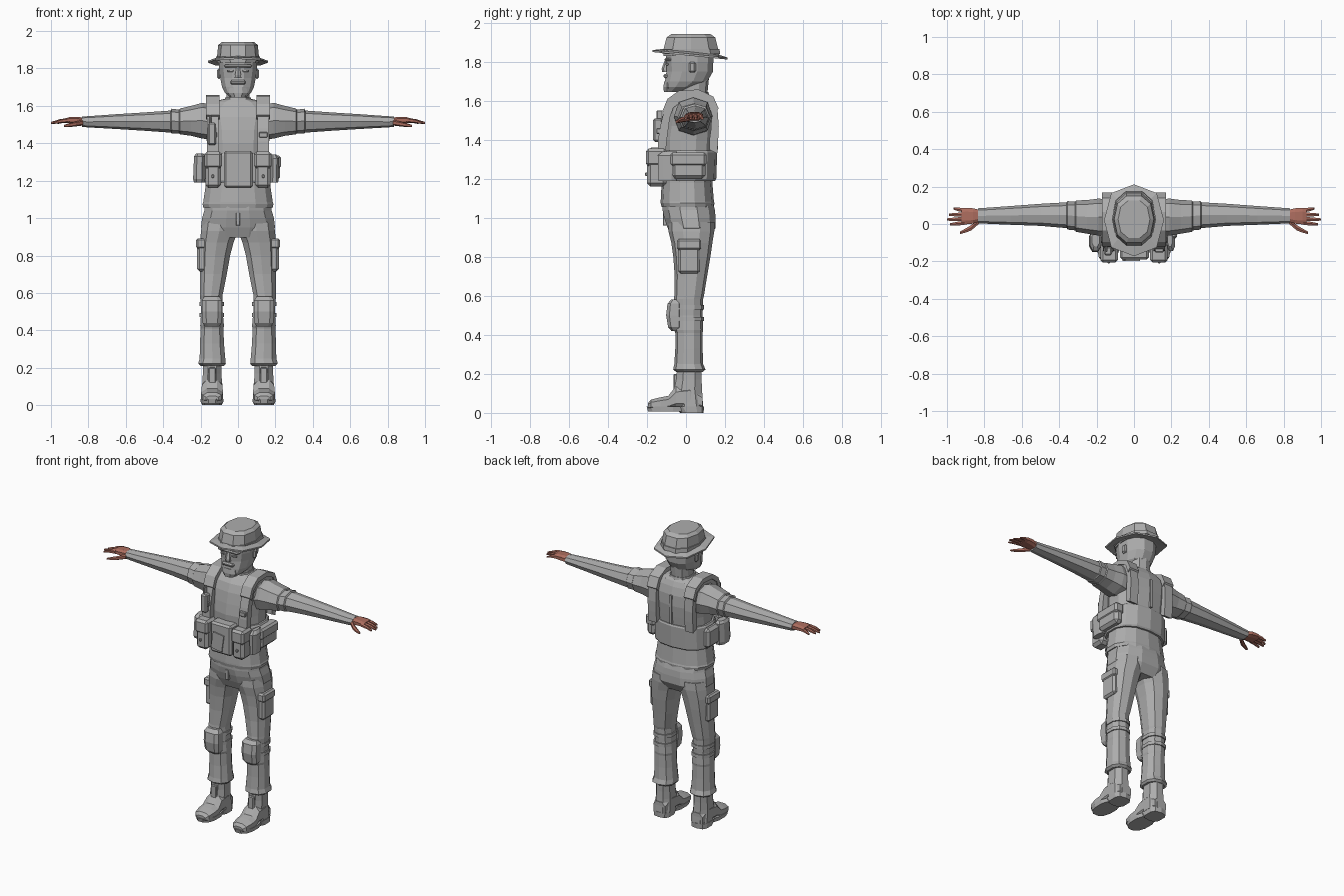
import bpy, math
from mathutils import Vector


def material(name, rgb):
    m = bpy.data.materials.new(name)
    m.diffuse_color = (*rgb, 1)
    return m


GREY = material("uniform grey", (0.42, 0.42, 0.42))
SKIN = material("skin", (0.42, 0.155, 0.115))


def make(name, verts, faces, mat=GREY):
    me = bpy.data.meshes.new(name)
    me.from_pydata(verts, [], faces)
    me.materials.append(mat)
    ob = bpy.data.objects.new(name, me)
    bpy.context.collection.objects.link(ob)
    bpy.context.view_layer.objects.active = ob
    bpy.ops.object.mode_set(mode='EDIT')
    bpy.ops.mesh.select_all(action='SELECT')
    bpy.ops.mesh.normals_make_consistent(inside=False)
    bpy.ops.object.mode_set(mode='OBJECT')
    return ob


def loft(name, rings, n=8, axis='z', p=0.85, half=True, mat=GREY, sx=1, tilt=0):
    """Rings are (position, a0, a1, b0, b1): extents across the loft axis."""
    verts, faces = [], []
    shape = []
    for i in range(n):
        t = 2 * math.pi * (i + (0.5 if half else 0)) / n
        c, s = math.cos(t), math.sin(t)
        shape.append((math.copysign(abs(c) ** p, c), math.copysign(abs(s) ** p, s)))
    ma = max(abs(q[0]) for q in shape)
    mb = max(abs(q[1]) for q in shape)
    for d, a0, a1, b0, b1 in rings:
        for u, v in shape:
            a = (a0 + a1) / 2 + u / ma * (a1 - a0) / 2
            b = (b0 + b1) / 2 + v / mb * (b1 - b0) / 2
            x, y, z = {'x': (d, a, b), 'y': (a, d, b), 'z': (a, b, d)}[axis]
            verts.append((x * sx, y, z + tilt * y))
    for r in range(len(rings) - 1):
        for i in range(n):
            j = (i + 1) % n
            faces.append((r * n + i, r * n + j, (r + 1) * n + j, (r + 1) * n + i))
    faces += [tuple(range(n)), tuple(range((len(rings) - 1) * n, len(rings) * n))]
    return make(name, verts, faces, mat)


def sym(rows):
    """Rows (z, half width, y0, y1) to full rings."""
    return [(z, -h, h, y0, y1) for z, h, y0, y1 in rows]


def box(name, x0, x1, y0, y1, z0, z1, bevel=0.012, mat=GREY):
    v = [(x, y, z) for x in (x0, x1) for y in (y0, y1) for z in (z0, z1)]
    f = [(0, 1, 3, 2), (4, 5, 7, 6), (0, 1, 5, 4), (2, 3, 7, 6), (0, 2, 6, 4), (1, 3, 7, 5)]
    ob = make(name, v, f, mat)
    if bevel:
        b = ob.modifiers.new("bevel", 'BEVEL')
        b.width, b.segments = bevel, 1
    return ob


def sweep(name, pts, x0, x1, thick, sx):
    """Flat band following (y, z) points, thickened toward the torso centre."""
    c = Vector((0.02, 1.40))
    v, f = [], []
    for q in pts:
        o = Vector(q)
        i = o + (c - o).normalized() * thick
        v += [(sx * x0, o.x, o.y), (sx * x1, o.x, o.y), (sx * x1, i.x, i.y), (sx * x0, i.x, i.y)]
    for k in range(len(pts) - 1):
        for i in range(4):
            j = (i + 1) % 4
            f.append((4 * k + i, 4 * k + j, 4 * k + 4 + j, 4 * k + 4 + i))
    f += [(0, 1, 2, 3), tuple(len(v) - 4 + i for i in range(4))]
    return make(name, v, f)


# hat
loft("hat_crown", sym([(1.83, .112, -.115, .17), (1.865, .112, -.115, .165), (1.925, .106, -.10, .15),
                       (1.942, .085, -.075, .125)]), 10, half=False)
loft("hat_band", sym([(1.84, .118, -.12, .175), (1.865, .118, -.12, .172)]), 10, half=False)
loft("hat_brim", sym([(1.84, .11, -.11, .16), (1.833, .16, -.172, .212), (1.843, .16, -.172, .212),
                      (1.856, .11, -.11, .16)]), 8, half=False, p=0.8, tilt=-0.1)

# head, face and neck
loft("head", sym([(1.645, .04, -.105, -.02), (1.67, .07, -.108, .05), (1.70, .085, -.108, .11),
                  (1.75, .095, -.10, .138), (1.80, .102, -.102, .14), (1.85, .102, -.105, .14)]), 12)
loft("neck", sym([(1.58, .075, -.05, .12), (1.64, .062, -.035, .11), (1.74, .065, -.03, .12)]), 10)
loft("collar", sym([(1.60, .085, -.06, .125), (1.645, .068, -.045, .115)]), 10)
loft("nose", sym([(1.748, .018, -.122, -.08), (1.765, .016, -.125, -.08), (1.81, .008, -.108, -.08)]), 6)
loft("beard", sym([(1.645, .035, -.113, -.05), (1.67, .05, -.116, -.05), (1.70, .045, -.112, -.05)]), 8)
box("moustache", -.042, .042, -.116, -.08, 1.715, 1.738, .008)
box("brow", -.075, .075, -.11, -.07, 1.805, 1.82, .006)
for s in (-1, 1):
    box("eye", *sorted((s * .025, s * .058)), -.104, -.09, 1.782, 1.793, .002)
    box("ear", *sorted((s * .092, s * .112)), .015, .05, 1.745, 1.80, .008)

# jacket
loft("torso", sym([(1.055, .185, -.125, .142), (1.075, .19, -.13, .146), (1.085, .186, -.13, .143),
                   (1.18, .172, -.125, .135), (1.30, .168, -.125, .145), (1.40, .166, -.13, .155),
                   (1.47, .172, -.12, .16), (1.54, .19, -.105, .155), (1.59, .185, -.085, .14),
                   (1.62, .14, -.06, .125), (1.638, .07, -.045, .11)]), 14)
loft("waist_belt", sym([(1.19, .183, -.135, .148), (1.20, .188, -.14, .155), (1.335, .184, -.14, .16),
                        (1.345, .178, -.135, .155)]), 14)

# trousers
loft("pelvis", sym([(0.895, .17, -.07, .12), (0.95, .198, -.095, .152), (1.0, .192, -.112, .152),
                    (1.04, .18, -.12, .148), (1.07, .176, -.12, .14)]), 12)
box("fly_panel", -.012, .012, -.119, -.09, .96, 1.03, .004)

for s in (-1, 1):
    # leg with bloused cuff
    loft("trouser_leg", [(.21, .075, .20, -.05, .085), (.222, .065, .213, -.066, .10),
                         (.25, .068, .205, -.06, .088), (.33, .075, .203, -.055, .085),
                         (.41, .078, .20, -.055, .085), (.425, .075, .202, -.06, .088),
                         (.50, .082, .197, -.06, .085), (.585, .084, .203, -.062, .088),
                         (.60, .08, .203, -.06, .092), (.70, .06, .203, -.058, .108),
                         (.80, .042, .203, -.065, .125), (.87, .024, .203, -.075, .135),
                         (.93, .0, .198, -.09, .145), (.98, .0, .19, -.09, .145)], 10, sx=s)
    # knee pad with straps
    loft("knee_pad", [(.42, .10, .175, -.075, -.03), (.44, .088, .19, -.092, -.02),
                      (.50, .085, .193, -.102, -.02), (.56, .086, .193, -.095, -.02),
                      (.582, .10, .18, -.075, -.03)], 8, p=.6, sx=s)
    for z in (.47, .53):
        loft("knee_strap", [(z, .076, .205, -.06, .093), (z + .022, .076, .205, -.06, .093)], 10, sx=s)
    # thigh pocket and flap
    box("thigh_pocket", *sorted((s * .17, s * .218)), -.04, .072, .715, .87)
    box("pocket_flap", *sorted((s * .165, s * .224)), -.046, .078, .835, .892, .01)
    # boot
    loft("boot_shaft", [(.03, .082, .193, -.04, .088), (.12, .086, .19, -.06, .082),
                        (.17, .088, .188, -.05, .08), (.24, .088, .188, -.045, .08)], 8, sx=s)
    loft("boot_foot", [(-.195, .105, .17, .02, .05), (-.18, .088, .188, .015, .068),
                       (-.13, .08, .198, .015, .08), (-.09, .08, .197, .015, .088),
                       (-.05, .084, .193, .015, .14), (.02, .084, .192, .015, .15),
                       (.085, .095, .18, .015, .10)], 8, 'y', sx=s)
    loft("boot_sole", [(.008, .08, .198, -.195, .0), (.034, .077, .201, -.202, .0)], 12, sx=s)
    loft("boot_heel", [(.0, .085, .193, -.03, .09), (.034, .083, .195, -.06, .093)], 10, p=.65, sx=s)
    box("boot_laces", *sorted((s * .117, s * .158)), -.064, -.04, .10, .20, .005)

    # sleeve
    loft("sleeve", [(.13, -.06, .13, 1.42, 1.60), (.19, -.062, .136, 1.425, 1.617),
                    (.25, -.052, .128, 1.44, 1.60), (.31, -.042, .126, 1.448, 1.586),
                    (.315, -.034, .12, 1.453, 1.58), (.355, -.03, .122, 1.453, 1.585),
                    (.36, -.022, .116, 1.457, 1.575), (.50, -.01, .108, 1.467, 1.565),
                    (.66, -.004, .096, 1.477, 1.555), (.80, .002, .086, 1.485, 1.545),
                    (.835, .004, .084, 1.488, 1.543)], 8, 'x', half=False, sx=s)
    # hand, fingers and thumb
    loft("hand", [(.815, .018, .072, 1.495, 1.535), (.86, .002, .084, 1.503, 1.542),
                  (.90, -.002, .086, 1.508, 1.540), (.922, .0, .084, 1.508, 1.534)], 8, 'x', p=.7, mat=SKIN, sx=s)
    for y0, y1, tip in ((.072, .083, .965), (.05, .05, .99), (.027, .024, 1.0), (.006, -.002, .985)):
        loft("finger", [(.905, y0 - .011, y0 + .011, 1.511, 1.535),
                        ((.905 + tip) / 2, (y0 + y1) / 2 - .01, (y0 + y1) / 2 + .01, 1.509, 1.529),
                        (tip, y1 - .006, y1 + .006, 1.503, 1.514)], 6, 'x', mat=SKIN, sx=s)
    loft("thumb", [(.83, .0, .03, 1.495, 1.525), (.87, -.034, -.006, 1.49, 1.516),
                   (.90, -.046, -.024, 1.487, 1.508), (.93, -.054, -.04, 1.487, 1.498)], 6, 'x', mat=SKIN, sx=s)

    # shoulder strap over front and back, with buckle
    sweep("shoulder_strap", [(-.145, 1.33), (-.142, 1.41), (-.13, 1.48), (-.112, 1.55), (-.085, 1.605),
                             (-.03, 1.642), (.06, 1.648), (.13, 1.615), (.162, 1.55), (.168, 1.47),
                             (.165, 1.40), (.16, 1.33)], .105, .165, .045, s)
    sweep("strap_pad", [(-.12, 1.55), (-.095, 1.61), (-.035, 1.653), (.065, 1.658), (.14, 1.622),
                        (.168, 1.56)], .10, .172, .03, s)
    box("strap_buckle", *sorted((s * .112, s * .158)), -.152, -.12, 1.43, 1.46, .004)

    # front ammunition pouches
    box("front_pouch", *sorted((s * .09, s * .175)), -.20, -.10, 1.16, 1.33, .018)
    box("front_pouch_flap", *sorted((s * .086, s * .18)), -.206, -.10, 1.265, 1.355, .014)
    box("pouch_button", *sorted((s * .128, s * .142)), -.211, -.19, 1.215, 1.232, .003)

# centre pouch with plate
box("centre_pouch", -.075, .08, -.19, -.11, 1.16, 1.36, .012)
plate = box("pouch_plate", -.04, .04, -.007, .0, -.055, .055, .0)
plate.location = (-.015, -.19, 1.24)
plate.rotation_euler = (0, math.radians(8), 0)

# hip pouches, different on each side
box("right_hip_bag", .165, .225, -.075, .10, 1.20, 1.32, .018)
box("right_hip_bag_flap", .165, .23, -.08, .105, 1.265, 1.335, .012)
box("left_hip_bag", -.215, -.165, -.06, .07, 1.20, 1.33, .018)
loft("left_canteen", [(1.19, -.235, -.18, -.14, -.04), (1.21, -.24, -.175, -.15, -.035),
                      (1.33, -.235, -.175, -.145, -.035), (1.345, -.225, -.185, -.12, -.05)], 8)
loft("right_canteen", [(1.19, .175, .215, -.14, -.05), (1.32, .175, .22, -.145, -.045),
                       (1.34, .18, .205, -.12, -.05)], 8)

# radio on the left chest strap and back seam
box("chest_radio", -.16, -.118, -.168, -.12, 1.39, 1.51, .008)
box("radio_aerial", -.155, -.143, -.15, -.12, 1.50, 1.55, .003)
box("back_seam", -.008, .008, .14, .164, 1.35, 1.54, .0)
